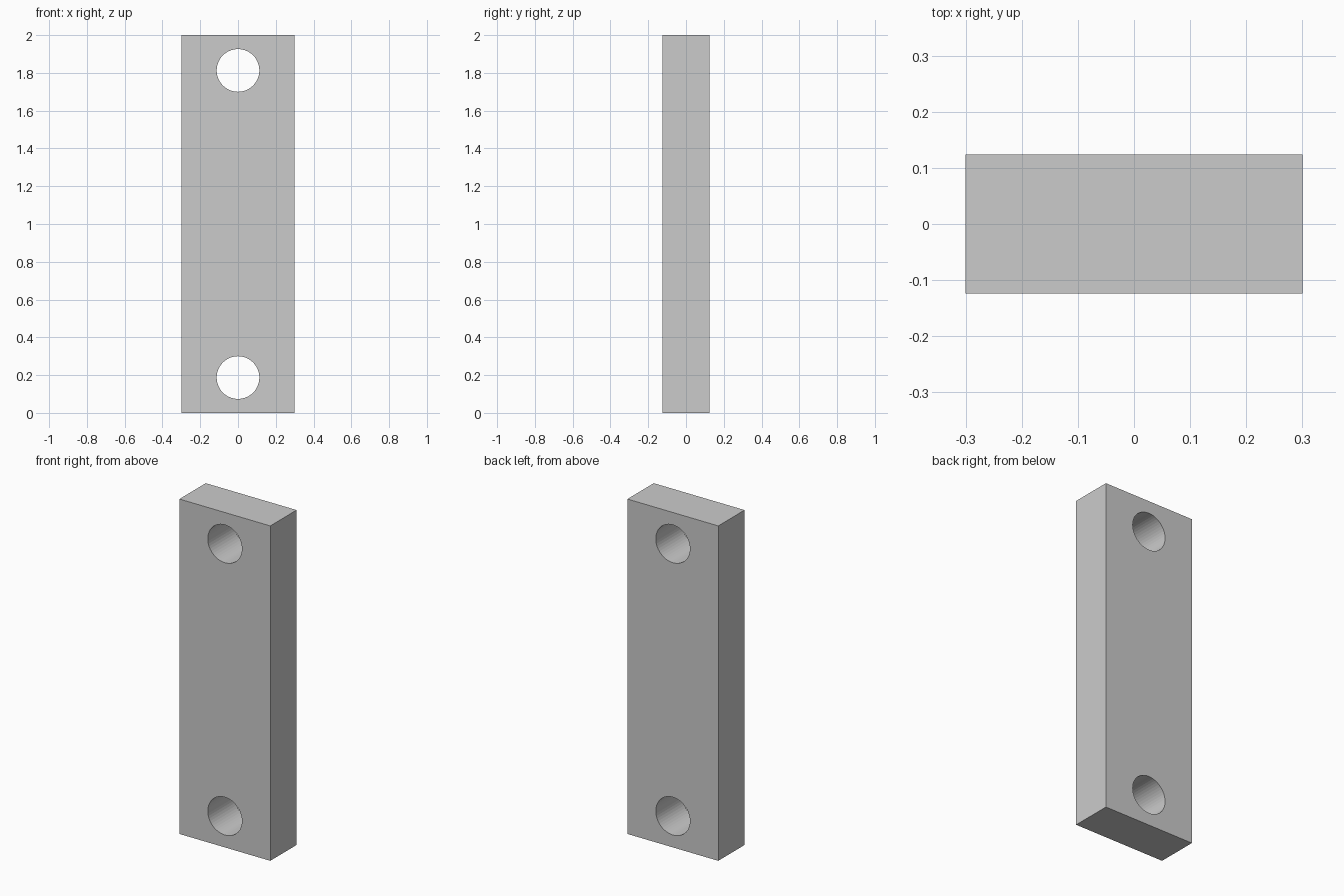
import bpy
import math

if "Cube" in bpy.data.objects:
    bpy.data.objects.remove(bpy.data.objects["Cube"])

WIDTH, DEPTH, HEIGHT = 0.6, 0.248, 2.0
HOLE_RADIUS, HOLE_INSET, HOLE_SIDES = 0.113, 0.187, 48

# Rectangular plate standing on the ground
bpy.ops.mesh.primitive_cube_add(size=1, location=(0, 0, HEIGHT / 2))
plate = bpy.context.object
plate.name = "link_plate"
plate.scale = (WIDTH, DEPTH, HEIGHT)
bpy.ops.object.transform_apply(location=True, rotation=False, scale=True)


def drill_hole(target, z):
    """Cut a round hole through the target from front to back."""
    bpy.ops.mesh.primitive_cylinder_add(
        vertices=HOLE_SIDES, radius=HOLE_RADIUS, depth=DEPTH * 3,
        location=(0, 0, z), rotation=(math.pi / 2, 0, 0))
    cutter = bpy.context.object
    cutter.name = "hole_cutter"
    cutter.hide_render = True
    mod = target.modifiers.new("hole", 'BOOLEAN')
    mod.operation = 'DIFFERENCE'
    mod.solver = 'EXACT'
    mod.object = cutter
    bpy.ops.object.select_all(action='DESELECT')
    target.select_set(True)
    bpy.context.view_layer.objects.active = target
    bpy.ops.object.modifier_apply(modifier=mod.name)
    bpy.data.objects.remove(cutter, do_unlink=True)


# Bolt holes near both ends
for hole_z in (HOLE_INSET, HEIGHT - HOLE_INSET):
    drill_hole(plate, hole_z)
